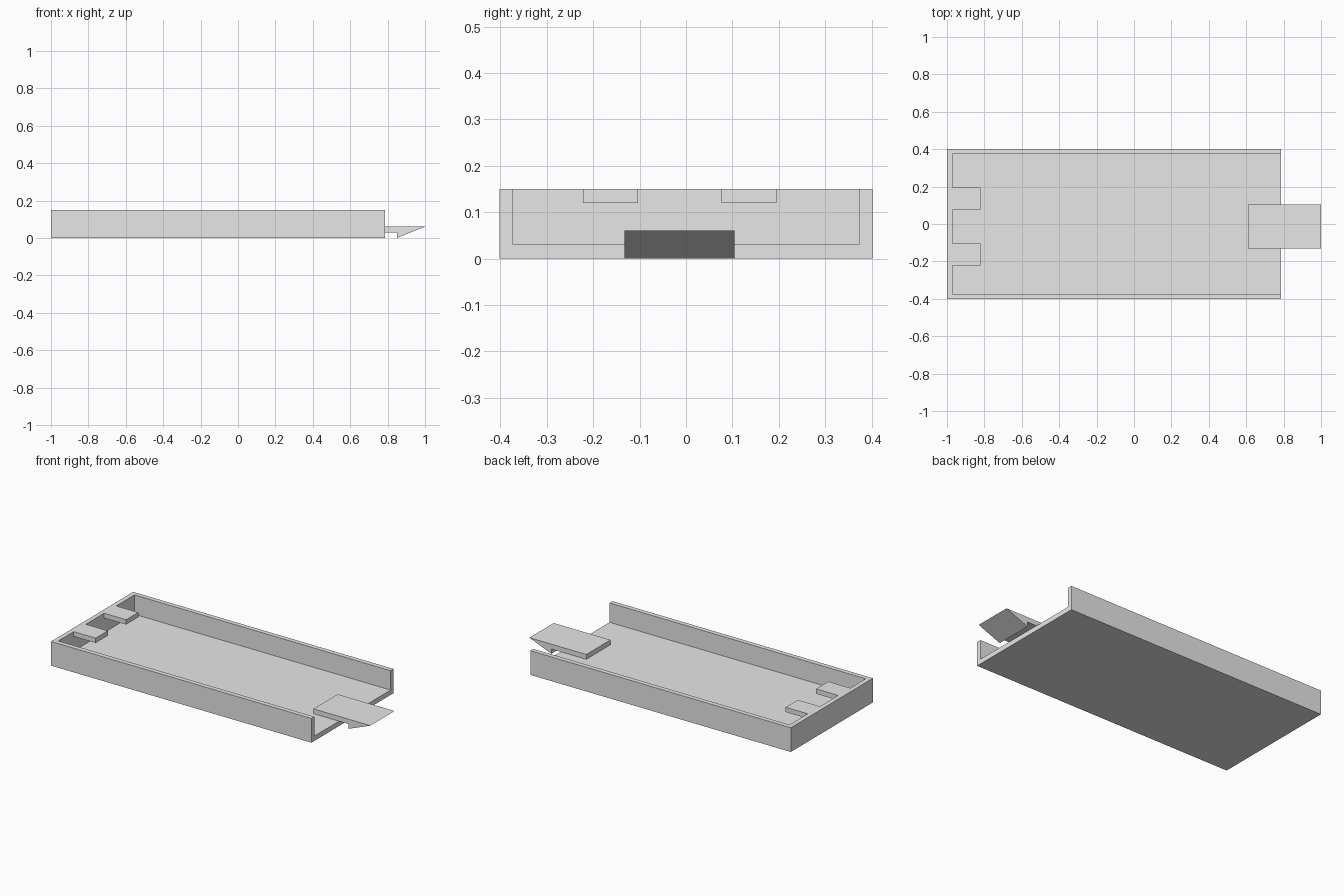
import bpy
import bmesh

# Remove the default cube
old = bpy.data.objects.get("Cube")
if old:
    bpy.data.objects.remove(old, do_unlink=True)

# Single plain material
GREY = (0.8, 0.8, 0.8, 1.0)
mat = bpy.data.materials.new("light grey")
mat.use_nodes = True
mat.diffuse_color = GREY
mat.node_tree.nodes["Principled BSDF"].inputs["Base Color"].default_value = GREY


def extrude_profile(name, points, axis, start, end):
    """Extrude a closed outline along 'y' (points are x, z) or 'z' (points are x, y)."""
    bm = bmesh.new()
    place = (lambda a, b: (a, start, b)) if axis == "y" else (lambda a, b: (a, b, start))
    face = bm.faces.new([bm.verts.new(place(a, b)) for a, b in points])
    new = bmesh.ops.extrude_face_region(bm, geom=[face])["geom"]
    shift = (0, end - start, 0) if axis == "y" else (0, 0, end - start)
    bmesh.ops.translate(bm, vec=shift, verts=[v for v in new if isinstance(v, bmesh.types.BMVert)])
    bmesh.ops.recalc_face_normals(bm, faces=bm.faces)
    mesh = bpy.data.meshes.new(name)
    bm.to_mesh(mesh)
    bm.free()
    mesh.materials.append(mat)
    obj = bpy.data.objects.new(name, mesh)
    bpy.context.collection.objects.link(obj)
    return obj


BACK, OPEN_END = -1.0, 0.785
HALF, WALL = 0.402, 0.029
FLOOR, TOP = 0.03, 0.15
inner_x, inner_y = BACK + WALL, HALF - WALL

# Tray floor
extrude_profile("tray_floor", [(BACK, -HALF), (OPEN_END, -HALF), (OPEN_END, HALF), (BACK, HALF)],
                "z", 0, FLOOR)

# U-shaped wall, open at the +x end
extrude_profile("tray_wall",
                [(OPEN_END, -HALF), (BACK, -HALF), (BACK, HALF), (OPEN_END, HALF),
                 (OPEN_END, inner_y), (inner_x, inner_y), (inner_x, -inner_y), (OPEN_END, -inner_y)],
                "z", FLOOR, TOP)

# Two retaining tabs on the end wall
for name, y0, y1 in (("front_tab", -0.222, -0.103), ("back_tab", 0.076, 0.195)):
    extrude_profile(name, [(inner_x, y0), (-0.82, y0), (-0.82, y1), (inner_x, y1)],
                    "z", TOP - 0.03, TOP)

# Snap latch with a wedge-shaped hook
extrude_profile("snap_latch",
                [(0.61, FLOOR), (0.85, FLOOR), (0.85, 0), (1.0, 0.06), (0.61, 0.06)],
                "y", -0.132, 0.105)
